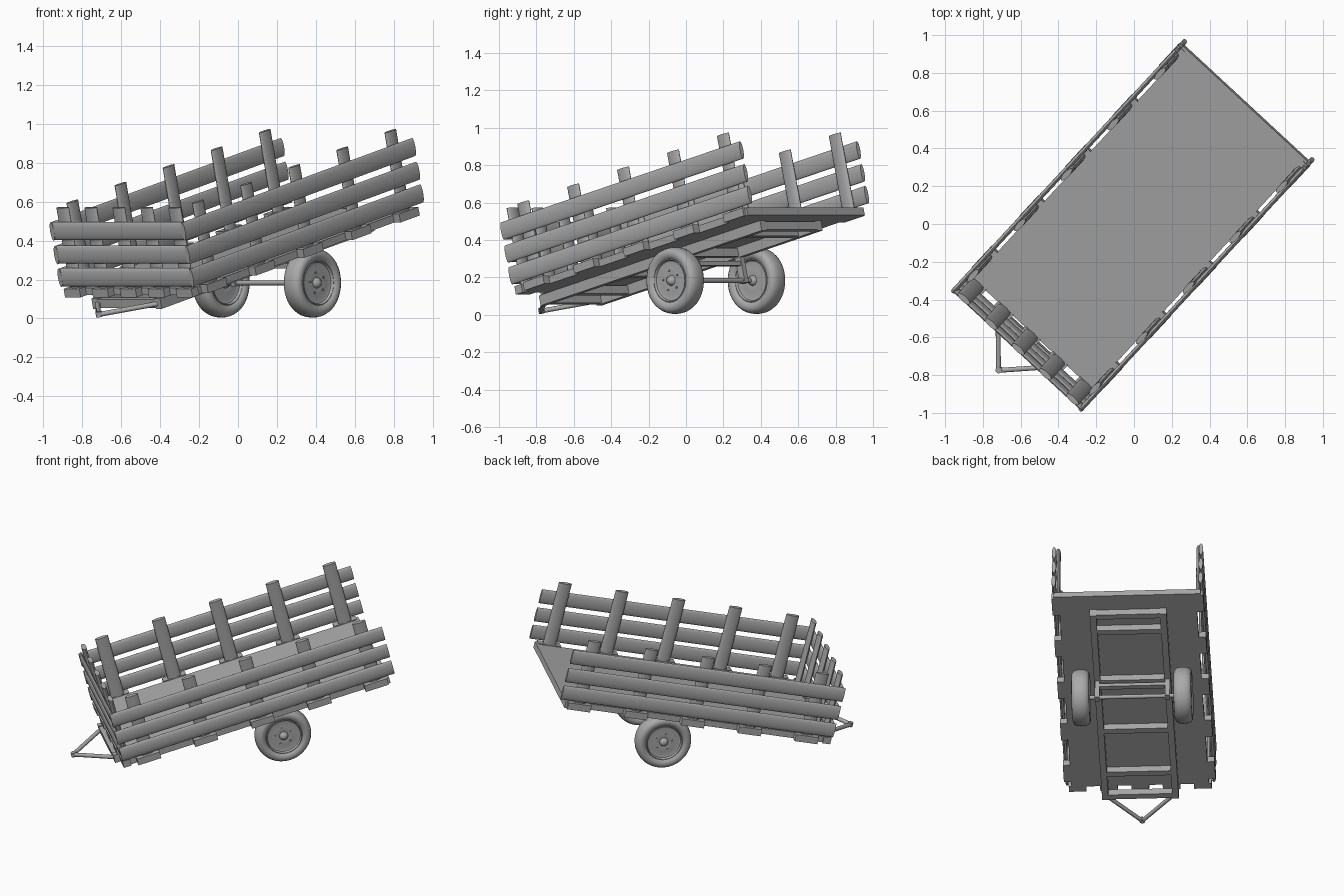
import bpy, bmesh, math
from mathutils import Matrix, Vector

cube = bpy.data.objects.get("Cube")
if cube:
    bpy.data.objects.remove(cube, do_unlink=True)

mat = bpy.data.materials.new("plain_grey")
mat.use_nodes = True
GREY = (0.4, 0.4, 0.4, 1)
mat.diffuse_color = GREY
mat.node_tree.nodes["Principled BSDF"].inputs["Base Color"].default_value = GREY

# The trailer is built level, then turned and tipped onto its drawbar
ROOT = Matrix.Rotation(math.radians(-42.8), 4, 'Z') @ Matrix.Rotation(math.radians(14), 4, 'X')
WALL = 0.46      # side rail plane
FRONT = -0.762   # front rail plane
RAILS = (0.408, 0.528, 0.654)
TOP = 0.772


def finish(name, bm, local=Matrix.Identity(4)):
    bmesh.ops.recalc_face_normals(bm, faces=bm.faces)
    bm.transform(ROOT @ local)
    mesh = bpy.data.meshes.new(name)
    bm.to_mesh(mesh)
    bm.free()
    mesh.materials.append(mat)
    ob = bpy.data.objects.new(name, mesh)
    bpy.context.collection.objects.link(ob)
    bpy.ops.object.select_all(action='DESELECT')
    ob.select_set(True)
    bpy.context.view_layer.objects.active = ob
    bpy.ops.object.shade_smooth_by_angle(angle=math.radians(35))
    return ob


def box(name, x, y, z):
    """Box from (min, max) ranges."""
    bm = bmesh.new()
    bmesh.ops.create_cube(bm, size=1)
    ranges = (x, y, z)
    bm.transform(Matrix.Translation([(a + b) / 2 for a, b in ranges])
                 @ Matrix.Diagonal([b - a for a, b in ranges] + [1]))
    return finish(name, bm)


def rod(name, start, end, width, thick, side, segments=28):
    """Flattened round bar; side is the direction of its thickness."""
    start, end = Vector(start), Vector(end)
    axis = (end - start).normalized()
    t = Vector(side).normalized()
    w = t.cross(axis)
    bm = bmesh.new()
    bmesh.ops.create_cone(bm, cap_ends=True, segments=segments, radius1=0.5,
                          radius2=0.5, depth=(end - start).length)
    frame = Matrix((w * width, t * thick, axis)).transposed().to_4x4()
    return finish(name, bm, Matrix.Translation((start + end) / 2) @ frame)


# Deck
box("deck", (-0.43, 0.43), (-0.73, 0.965), (0.305, 0.344))
box("rear_sill", (-0.46, 0.46), (0.955, 0.98), (0.305, 0.346))

# Side walls: rails outside, stakes inside, pocket blocks below
for s, side in ((1, "right"), (-1, "left")):
    for i, z in enumerate(RAILS):
        rod(f"{side}_rail_{i}", (s * WALL, -0.775, z), (s * WALL, 1.02, z), 0.096, 0.026, (1, 0, 0))
    for i in range(5):
        y = -0.61 + 0.375 * i
        x = s * (WALL - 0.02)
        rod(f"{side}_stake_{i}", (x, y, 0.31), (x, y, TOP), 0.085, 0.03, (1, 0, 0))
        box(f"{side}_pocket_{i}", sorted((s * 0.425, s * 0.475)), (y - 0.075, y + 0.075), (0.305, 0.35))

# Front wall
for i, z in enumerate(RAILS):
    rod(f"front_rail_{i}", (-0.465, FRONT, z), (0.465, FRONT, z), 0.096, 0.026, (0, 1, 0))
for i in range(5):
    x = (i - 2) * 0.196
    y = FRONT + 0.024
    rod(f"front_stake_{i}", (x, y, 0.31), (x, y, TOP), 0.085, 0.03, (0, 1, 0))
    box(f"front_pocket_{i}", (x - 0.055, x + 0.055), (-0.775, -0.725), (0.305, 0.35))

# Ladder chassis
for s in (1, -1):
    box("chassis_beam", sorted((s * 0.2, s * 0.24)), (-0.8, 0.86), (0.25, 0.305))
for y in (-0.78, -0.575, -0.19, 0.25, 0.70, 0.84):
    box("cross_member", (-0.2, 0.2), (y - 0.02, y + 0.02), (0.255, 0.3))

# Drawbar
for s in (1, -1):
    rod("drawbar_arm", (s * 0.21, -0.79, 0.275), (0, -1.02, 0.275), 0.026, 0.026, (0, 0, 1), 12)
rod("drawbar_eye", (0, -1.015, 0.262), (0, -1.015, 0.29), 0.034, 0.034, (0, 1, 0), 16)

# Axle and hangers
AXLE_Y, AXLE_Z = 0.255, 0.125
rod("axle", (-0.31, AXLE_Y, AXLE_Z), (0.31, AXLE_Y, AXLE_Z), 0.026, 0.026, (0, 0, 1), 16)
box("axle_beam", (-0.22, 0.22), (AXLE_Y - 0.015, AXLE_Y + 0.015), (0.205, 0.23))
for s in (1, -1):
    box("axle_hanger", sorted((s * 0.205, s * 0.235)), (AXLE_Y - 0.02, AXLE_Y + 0.02), (0.11, 0.255))


# Wheels: turned profiles around the axle
def lathe(name, profile, x):
    bm = bmesh.new()
    vs = [bm.verts.new((a, 0, r)) for a, r in profile]
    es = [bm.edges.new(p) for p in zip(vs, vs[1:])]
    bmesh.ops.spin(bm, geom=vs + es, cent=(0, 0, 0), axis=(1, 0, 0),
                   angle=math.tau, steps=48, use_duplicate=False)
    bmesh.ops.remove_doubles(bm, verts=bm.verts, dist=1e-5)
    return finish(name, bm, Matrix.Translation((x, AXLE_Y, AXLE_Z)))


tyre_half = [(0.042, 0.116), (0.05, 0.124), (0.056, 0.14), (0.054, 0.156), (0.045, 0.168), (0.03, 0.175), (0.012, 0.178)]
rim_half = [(0.042, 0.117), (0.045, 0.112), (0.032, 0.106), (0.028, 0.09), (0.034, 0.06), (0.03, 0.028),
            (0.045, 0.022), (0.052, 0.012), (0.054, 0)]


def both(half):
    return half + [(-a, r) for a, r in reversed(half)]


for s, side in ((1, "right"), (-1, "left")):
    x = s * 0.32
    lathe(f"{side}_tyre", both(tyre_half), x)
    lathe(f"{side}_rim", both(rim_half), x)
    for i in range(5):
        a = math.tau * i / 5
        y, z = AXLE_Y + 0.055 * math.sin(a), AXLE_Z + 0.055 * math.cos(a)
        rod(f"{side}_wheel_bolt", (x + s * 0.03, y, z), (x + s * 0.039, y, z), 0.012, 0.012, (0, 0, 1), 10)
